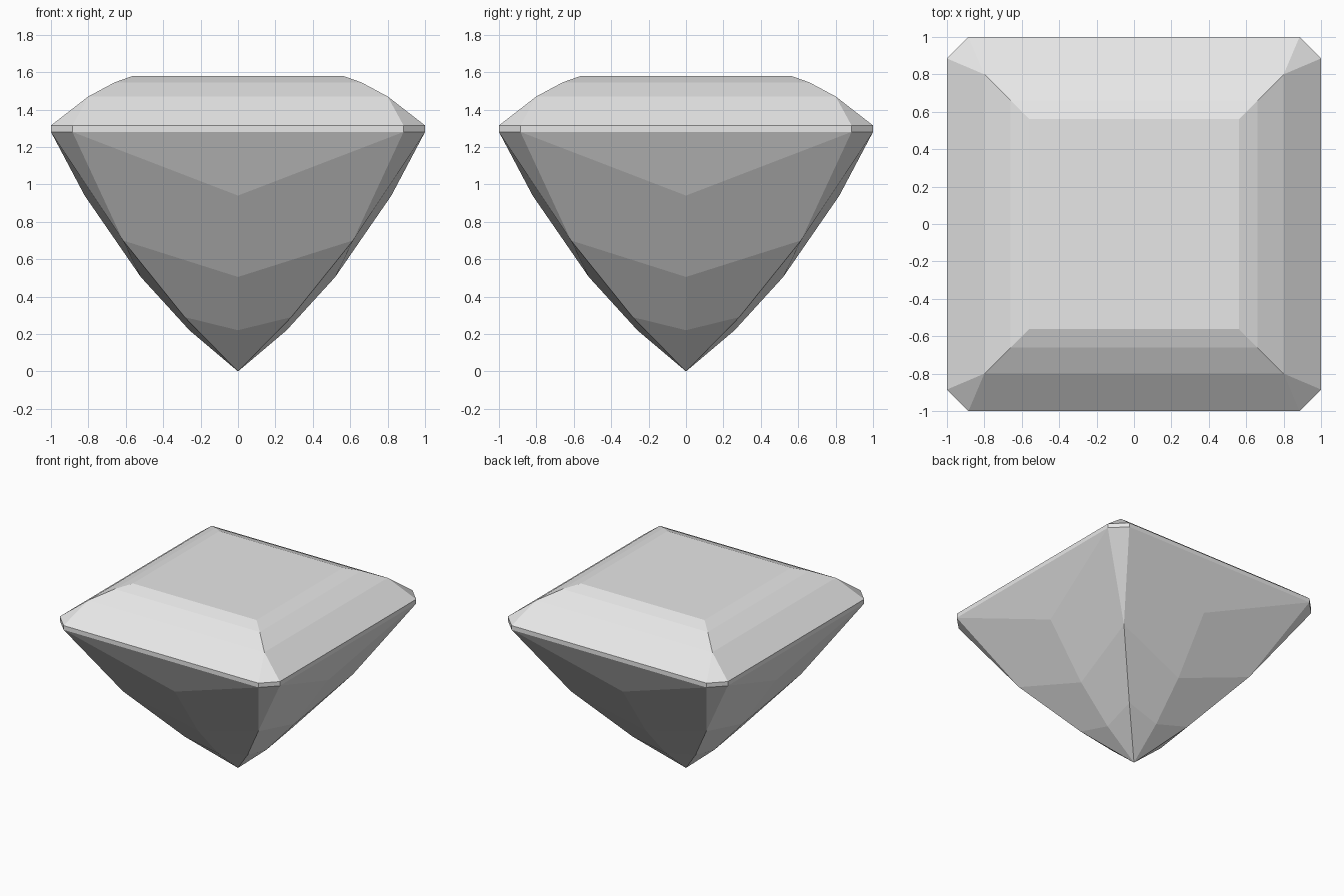
import bpy
import bmesh
from math import pi
from mathutils import Matrix, Vector

cube = bpy.data.objects.get("Cube")
if cube:
    bpy.data.objects.remove(cube, do_unlink=True)

stone = bpy.data.materials.new("pale_grey_stone")
stone.use_nodes = True
GREY = (0.8, 0.8, 0.8, 1)
stone.diffuse_color = GREY
stone.node_tree.nodes["Principled BSDF"].inputs["Base Color"].default_value = GREY

CENTRE = Vector((0, 0, 1.2))


def facet_ring(name, facets):
    """Repeat one side's facets four times around z and weld them."""
    bm = bmesh.new()
    for turn in range(4):
        spin = Matrix.Rotation(turn * pi / 2, 4, 'Z')
        for facet in facets:
            bm.faces.new([bm.verts.new(spin @ Vector(p)) for p in facet])
    bmesh.ops.remove_doubles(bm, verts=bm.verts, dist=0.001)
    # close the flat table
    rim = [e for e in bm.edges if e.is_boundary and min(v.co.z for v in e.verts) > 1.57]
    if rim:
        bmesh.ops.contextual_create(bm, geom=rim)
    # the stone is convex, so every facet faces away from its centre
    bm.normal_update()
    for f in bm.faces:
        if f.normal.dot(f.calc_center_median() - CENTRE) < 0:
            f.normal_flip()
    mesh = bpy.data.meshes.new(name)
    bm.to_mesh(mesh)
    bm.free()
    mesh.materials.append(stone)
    obj = bpy.data.objects.new(name, mesh)
    bpy.context.collection.objects.link(obj)
    return obj


def mirrored(facet):
    return [(-x, y, z) for x, y, z in reversed(facet)]


def band(lower, upper):
    """Trapezoid on the front side between two (half width, depth, height) levels."""
    (w0, d0, z0), (w1, d1, z1) = lower, upper
    return [(-w0, -d0, z0), (w0, -d0, z0), (w1, -d1, z1), (-w1, -d1, z1)]


CUT = 0.885              # half width of a side between the clipped corners
LOW, HIGH = 1.28, 1.315  # girdle heights

# Crown: three stepped bands, clipped corners and the table
steps = [(CUT, 1, HIGH), (0.8, 0.8, 1.47), (0.66, 0.66, 1.545), (0.562, 0.562, 1.58)]
crown = [band(a, b) for a, b in zip(steps, steps[1:])]
crown.append([(CUT, -1, HIGH), (1, -CUT, HIGH), (0.8, -0.8, 1.47)])
facet_ring("crown", crown)

# Girdle: thin upright band with clipped corners
facet_ring("girdle", [
    band((CUT, 1, LOW), (CUT, 1, HIGH)),
    [(CUT, -1, LOW), (1, -CUT, LOW), (1, -CUT, HIGH), (CUT, -1, HIGH)],
])

# Pavilion: chevron facets meeting on a centre crease and a corner ridge
crease = [(0, -0.82, 0.94), (0, -0.52, 0.505), (0, -0.26, 0.22)]
ridge = [(CUT, -1, LOW), (0.615, -0.615, 0.70), (0.285, -0.285, 0.29)]
culet = (0, 0, 0)
halves = [[crease[i], ridge[i], ridge[i + 1], crease[i + 1]] for i in range(2)]
halves.append([crease[2], ridge[2], culet])
pavilion = halves + [mirrored(f) for f in halves]
pavilion.append([(-CUT, -1, LOW), crease[0], ridge[0]])
pavilion.append([ridge[0], ridge[1], (1, -CUT, LOW)])
facet_ring("pavilion", pavilion)
